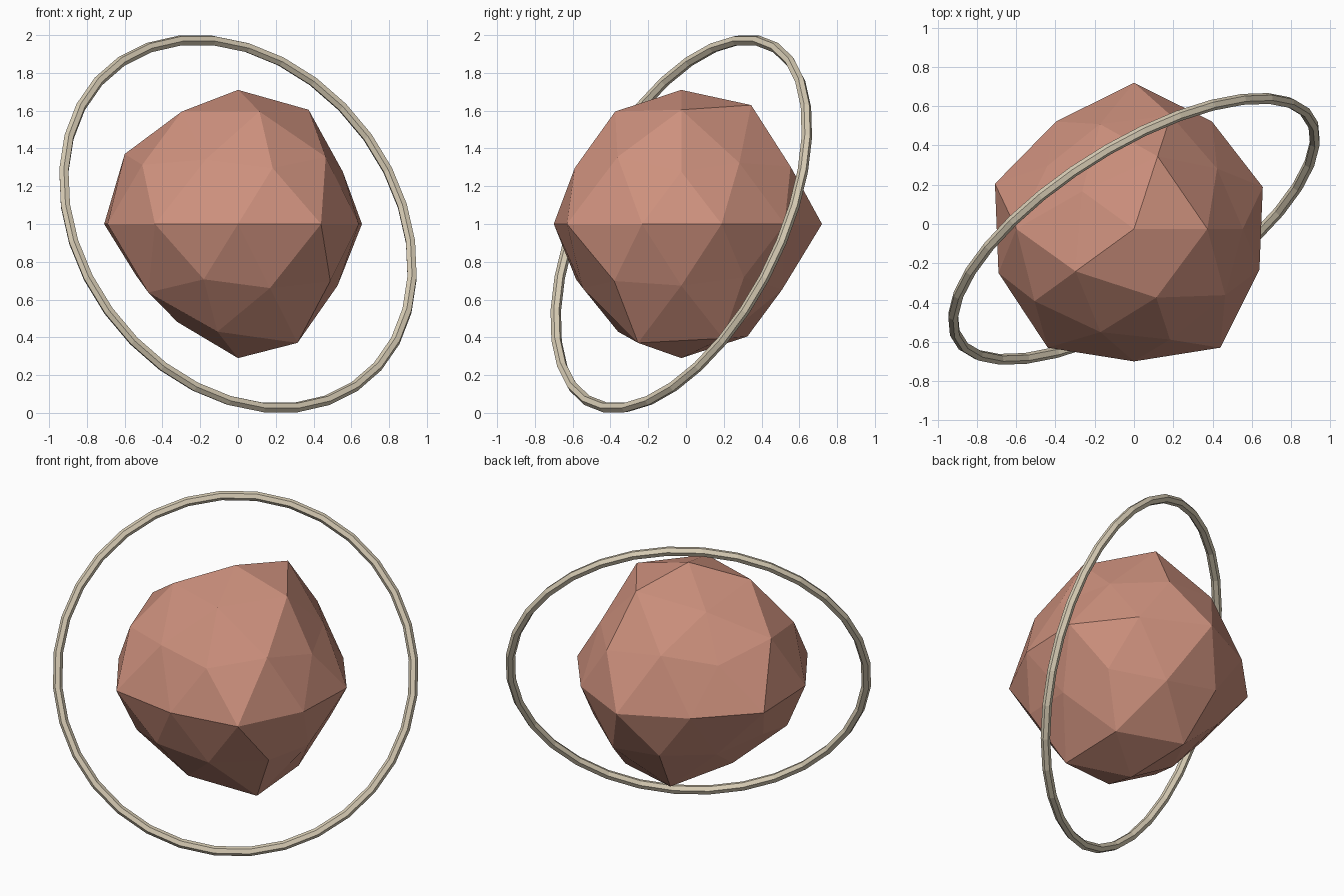
import bpy
from math import radians, degrees, atan2, pi
from mathutils import Matrix

if "Cube" in bpy.data.objects:
    bpy.data.objects.remove(bpy.data.objects["Cube"])

CENTRE = (0, -0.025, 1.0)


def paint(obj, name, rgb):
    mat = bpy.data.materials.new(name)
    mat.diffuse_color = (*rgb, 1)
    mat.use_nodes = True
    mat.node_tree.nodes["Principled BSDF"].inputs["Base Color"].default_value = mat.diffuse_color
    obj.data.materials.append(mat)


# Faceted planet: icosphere with each vertex pushed to its own radius,
# listed level by level from top to bottom, counter-clockwise from +x
RADII = [
    0.71,
    0.711, 0.74, 0.62, 0.70, 0.70,
    0.615, 0.66, 0.705, 0.65, 0.675,
    0.62, 0.68, 0.61, 0.70, 0.663,
    0.69, 0.676, 0.745, 0.676, 0.745, 0.726, 0.748, 0.675, 0.748, 0.672,
    0.63, 0.66, 0.605, 0.655, 0.675,
    0.62, 0.66, 0.61, 0.69, 0.645,
    0.712, 0.70, 0.61, 0.67, 0.74,
    0.71,
]


def level_then_angle(v):
    return (-round(v.co.z, 2), (degrees(atan2(v.co.y, v.co.x)) + 2) % 360)


bpy.ops.mesh.primitive_ico_sphere_add(subdivisions=2, radius=1, location=CENTRE)
planet = bpy.context.object
planet.name = "planet"
for v, r in zip(sorted(planet.data.vertices, key=level_then_angle), RADII):
    v.co = v.co.normalized() * r
paint(planet, "clay", (0.61, 0.28, 0.205))

# Thin tilted ring with a hexagonal section
SEGMENTS = 32
bpy.ops.mesh.primitive_torus_add(
    major_radius=1.06, minor_radius=0.028,
    major_segments=SEGMENTS, minor_segments=6,
    location=CENTRE, rotation=(radians(67), 0, radians(32.3)))
ring = bpy.context.object
ring.name = "orbit_ring"
ring.data.transform(Matrix.Rotation(pi / SEGMENTS, 4, 'Z'))
paint(ring, "sand", (0.70, 0.62, 0.47))

# Flat facets everywhere
for obj in (planet, ring):
    for face in obj.data.polygons:
        face.use_smooth = False
